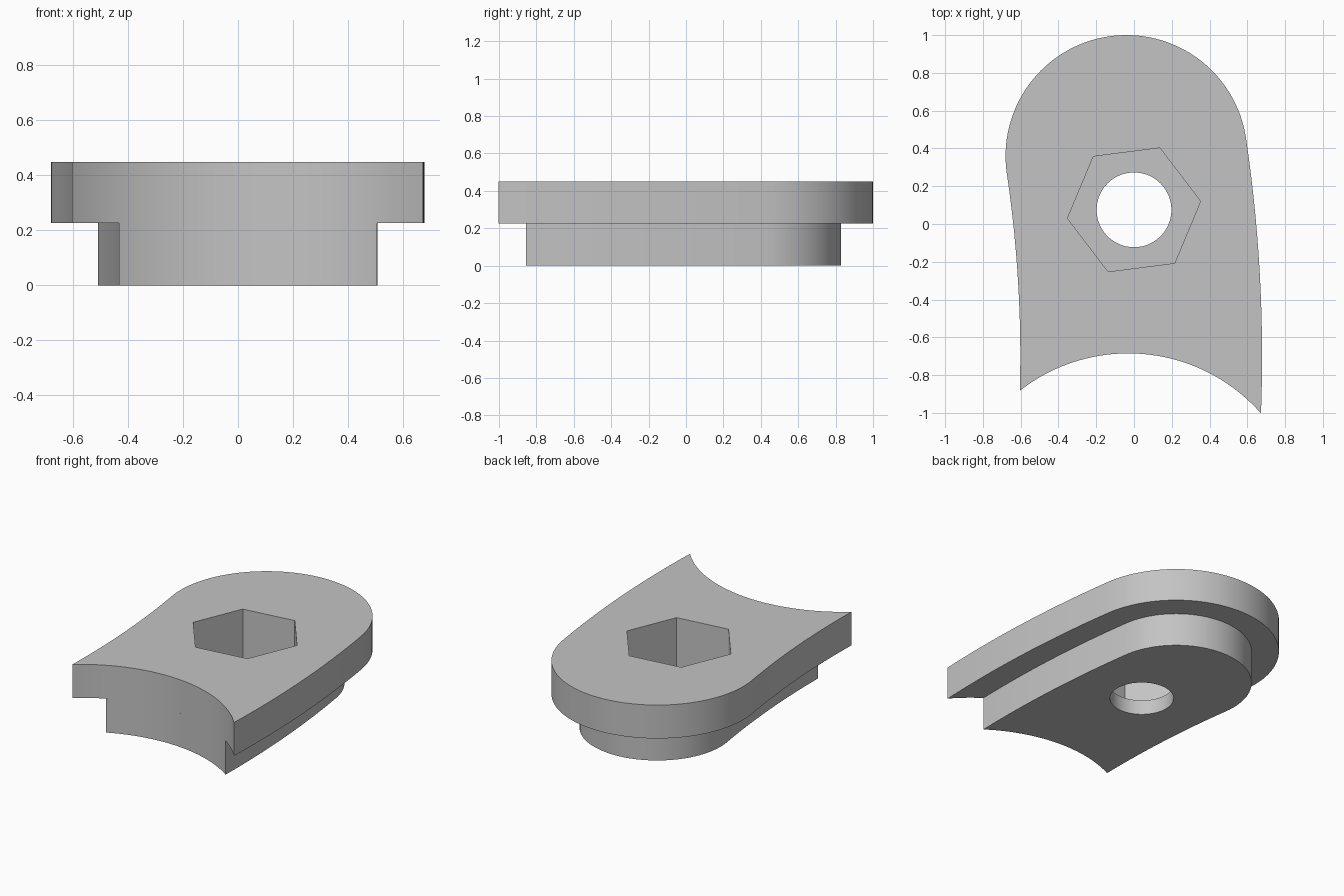
import bpy
import bmesh
import math
from mathutils import Vector
from mathutils.geometry import intersect_sphere_sphere_2d

cube = bpy.data.objects.get("Cube")
if cube:
    bpy.data.objects.remove(cube, do_unlink=True)

GREY = (0.55, 0.55, 0.55, 1.0)
grey = bpy.data.materials.new("plain_grey")
grey.use_nodes = True
grey.diffuse_color = GREY
grey.node_tree.nodes["Principled BSDF"].inputs["Base Color"].default_value = GREY

# Centres of the long bend, the rounded head and the front scoop
BEND = Vector((-7.2, -0.7))
HEAD = Vector((-0.04, 0.36))
SCOOP = Vector((-0.03, -1.62))
SCOOP_R = 0.935
BORE = Vector((0, 0.075))
BASE_Z, HEX_Z, STEP_Z, TOP_Z = 0, 0.1, 0.226, 0.449


def angle(point, centre):
    return math.atan2(point.y - centre.y, point.x - centre.x)


def arc(centre, radius, start, end, steps):
    """Points from start up to, but not including, end."""
    angles = [start + (end - start) * i / steps for i in range(steps)]
    return [centre + radius * Vector((math.cos(a), math.sin(a))) for a in angles]


def outline(half_width):
    """Curved tongue with a round head and a scooped front edge."""
    middle = (HEAD - BEND).length
    turn = angle(HEAD, BEND)
    outer, inner = middle + half_width, middle - half_width
    corners = []
    for radius in (outer, inner):
        hits = intersect_sphere_sphere_2d(BEND, radius, SCOOP, SCOOP_R)
        corners.append(max(hits, key=lambda p: p.y))
    right, left = corners
    return (arc(BEND, outer, angle(right, BEND), turn, 20)
            + arc(HEAD, half_width, turn, turn + math.pi, 64)
            + arc(BEND, inner, turn, angle(left, BEND), 20)
            + arc(SCOOP, SCOOP_R, angle(left, SCOOP), angle(right, SCOOP), 40))


def prism(name, points, bottom, top):
    bm = bmesh.new()
    face = bm.faces.new([bm.verts.new((p.x, p.y, bottom)) for p in points])
    grown = bmesh.ops.extrude_face_region(bm, geom=[face])["geom"]
    verts = [g for g in grown if isinstance(g, bmesh.types.BMVert)]
    bmesh.ops.translate(bm, verts=verts, vec=(0, 0, top - bottom))
    bmesh.ops.recalc_face_normals(bm, faces=bm.faces)
    mesh = bpy.data.meshes.new(name)
    bm.to_mesh(mesh)
    bm.free()
    mesh.materials.append(grey)
    obj = bpy.data.objects.new(name, mesh)
    bpy.context.collection.objects.link(obj)
    return obj


# Stacked plates
flange = prism("upper_flange", outline(0.64), STEP_Z, TOP_Z)
body = prism("lower_body", outline(0.47), BASE_Z, STEP_Z)

# Cutters for the hexagonal pocket and the round through hole
twist = math.radians(7.3)
pocket = prism("hex_cutter", arc(BORE, 0.355, twist, twist + math.tau, 6), HEX_Z, 0.6)
hole = prism("hole_cutter", arc(BORE, 0.198, 0, math.tau, 64), -0.1, 0.15)

for part, cutters in ((flange, [pocket]), (body, [pocket, hole])):
    bpy.ops.object.select_all(action="DESELECT")
    part.select_set(True)
    bpy.context.view_layer.objects.active = part
    for cutter in cutters:
        cutter.hide_render = True
        mod = part.modifiers.new(cutter.name, "BOOLEAN")
        mod.operation = "DIFFERENCE"
        mod.solver = "EXACT"
        mod.object = cutter
        bpy.ops.object.modifier_apply(modifier=mod.name)
    bpy.ops.object.shade_smooth_by_angle(angle=math.radians(30))

for cutter in (pocket, hole):
    bpy.data.objects.remove(cutter, do_unlink=True)
